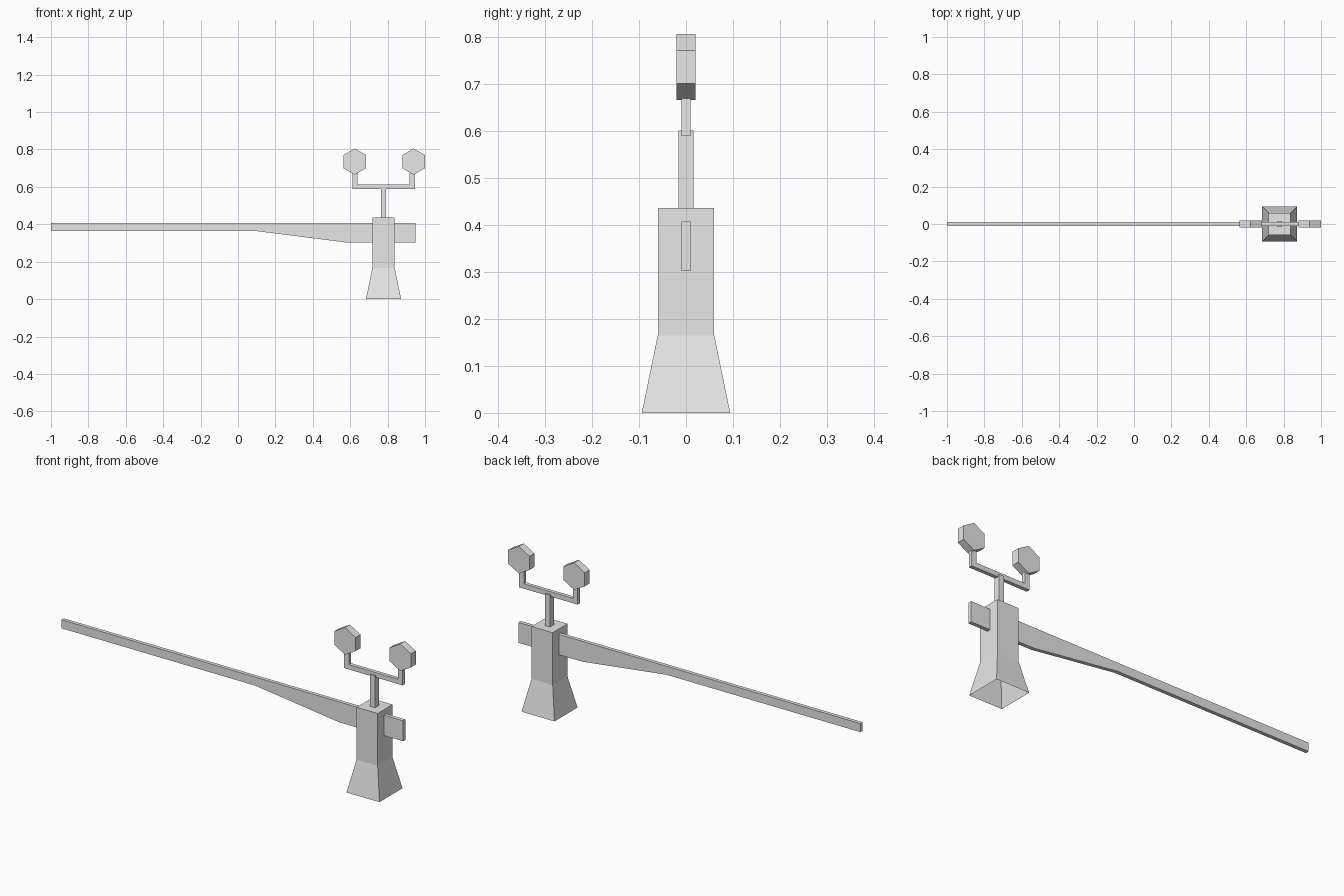
import bpy
import bmesh
from math import cos, sin, pi
from mathutils import Vector

cube = bpy.data.objects.get("Cube")
if cube:
    bpy.data.objects.remove(cube, do_unlink=True)

grey = bpy.data.materials.new("light_grey")
grey.use_nodes = True
grey.diffuse_color = (0.8, 0.8, 0.8, 1)
grey.node_tree.nodes["Principled BSDF"].inputs["Base Color"].default_value = (0.8, 0.8, 0.8, 1)

POST_X = 0.778


def finish(name, bm):
    bmesh.ops.recalc_face_normals(bm, faces=bm.faces)
    mesh = bpy.data.meshes.new(name)
    bm.to_mesh(mesh)
    bm.free()
    mesh.materials.append(grey)
    obj = bpy.data.objects.new(name, mesh)
    bpy.context.collection.objects.link(obj)
    return obj


def plate(name, outline, half_depth):
    """Extrude an (x, z) outline symmetrically along y."""
    bm = bmesh.new()
    face = bm.faces.new([bm.verts.new((x, -half_depth, z)) for x, z in outline])
    result = bmesh.ops.extrude_face_region(bm, geom=[face])
    verts = [v for v in result["geom"] if isinstance(v, bmesh.types.BMVert)]
    bmesh.ops.translate(bm, verts=verts, vec=Vector((0, 2 * half_depth, 0)))
    return finish(name, bm)


# Square post with flared foot, open underneath
bm = bmesh.new()
rings = []
for half, z in [(0.094, 0), (0.06, 0.165), (0.06, 0.435)]:
    rings.append([bm.verts.new((POST_X + sx * half, sy * half, z))
                  for sx, sy in [(-1, -1), (1, -1), (1, 1), (-1, 1)]])
for low, high in zip(rings, rings[1:]):
    for i in range(4):
        j = (i + 1) % 4
        bm.faces.new((low[i], low[j], high[j], high[i]))
bm.faces.new(rings[-1])
finish("post", bm)

# Long tapering barrier boom with its short tail
plate("boom", [(-1, 0.363), (0.104, 0.363), (0.585, 0.302), (0.948, 0.302),
               (0.948, 0.407), (-1, 0.407)], 0.0095)

# Mast above the post
plate("mast", [(POST_X - 0.0145, 0.43), (POST_X + 0.0145, 0.43),
               (POST_X + 0.0145, 0.6), (POST_X - 0.0145, 0.6)], 0.016)

# U-shaped lamp bracket
right_half = [(0.167, 0.589), (0.167, 0.673), (0.14, 0.673), (0.14, 0.614)]
left_half = [(-x, z) for x, z in reversed(right_half)]
plate("lamp_bracket", [(POST_X + x, z) for x, z in right_half + left_half], 0.0095)

# Hexagonal signal lamps
for name, x in [("right_lamp", 0.624), ("left_lamp", 0.939)]:
    plate(name, [(x + 0.07 * sin(i * pi / 3), 0.735 + 0.07 * cos(i * pi / 3))
                 for i in range(6)], 0.02)
